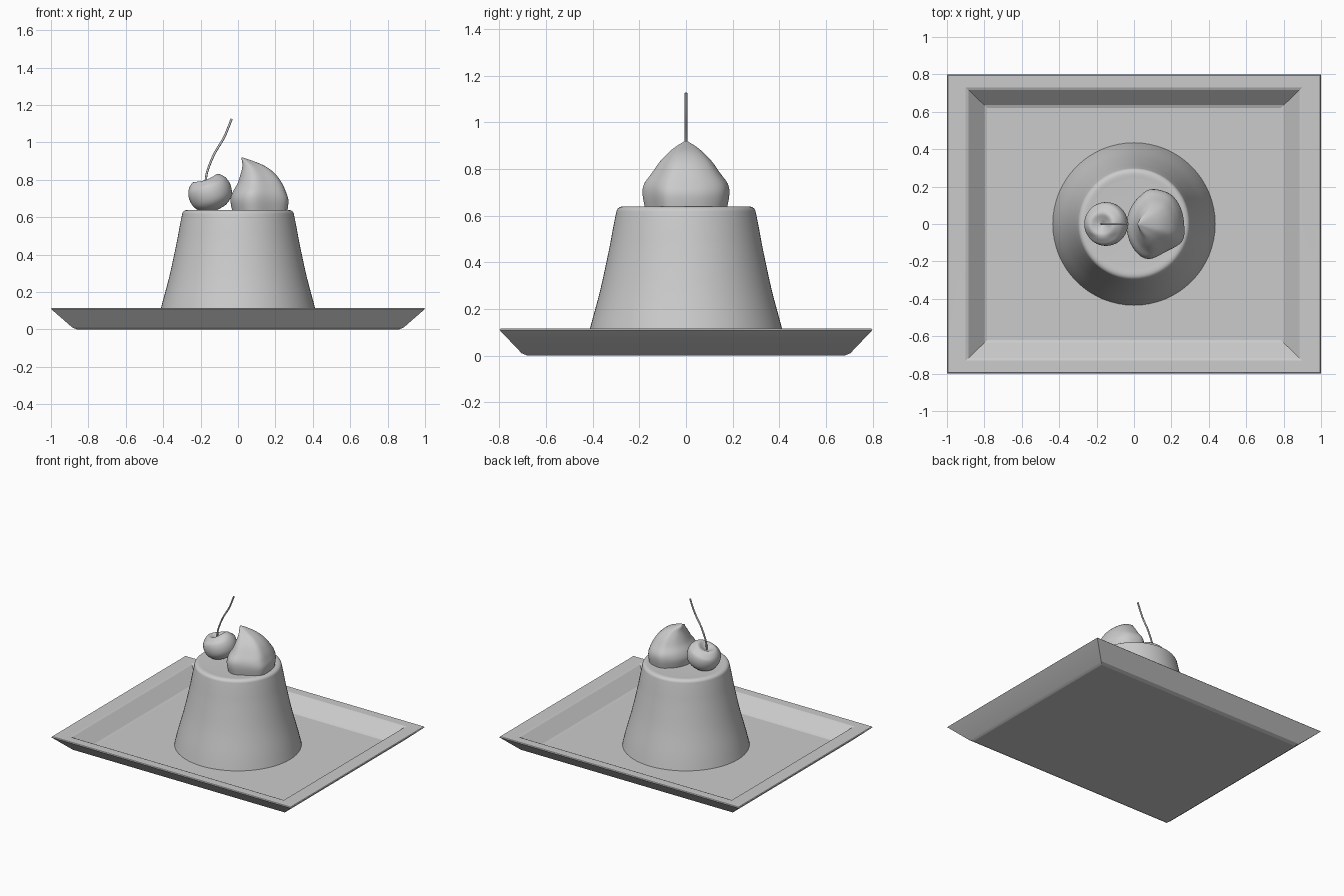
import bpy, math
from mathutils import Vector

if "Cube" in bpy.data.objects:
    bpy.data.objects.remove(bpy.data.objects["Cube"])


def spline(pts, n, closed=False):
    """Catmull-Rom curve through the points, n steps per span."""
    pts = [Vector(p) for p in pts]
    m = len(pts)
    get = (lambda i: pts[i % m]) if closed else (lambda i: pts[min(max(i, 0), m - 1)])
    out = []
    for i in range(m if closed else m - 1):
        a, b, c, d = (get(i + k) for k in (-1, 0, 1, 2))
        for j in range(n):
            t = j / n
            out.append(0.5 * (2 * b + (c - a) * t + (2 * a - 5 * b + 4 * c - d) * t ** 2
                              + (3 * b - a - 3 * c + d) * t ** 3))
    return out if closed else out + [pts[-1]]


def loft(name, rings, angle):
    """Skin equal-sized rings listed bottom to top and cap both ends."""
    n = len(rings[0])
    verts = [v for r in rings for v in r]
    faces = [tuple(range(n))[::-1], tuple(range(len(verts) - n, len(verts)))]
    for k in range(len(rings) - 1):
        for i in range(n):
            a, b = k * n + i, k * n + (i + 1) % n
            faces.append((a, b, b + n, a + n))
    mesh = bpy.data.meshes.new(name)
    mesh.from_pydata(verts, [], faces)
    ob = bpy.data.objects.new(name, mesh)
    bpy.context.collection.objects.link(ob)
    bpy.ops.object.select_all(action='DESELECT')
    ob.select_set(True)
    bpy.context.view_layer.objects.active = ob
    bpy.ops.object.shade_smooth_by_angle(angle=math.radians(angle))
    return ob


def circle(r, z, n=64):
    return [(r * math.cos(2 * math.pi * i / n), r * math.sin(2 * math.pi * i / n), z)
            for i in range(n)]


# Rectangular plate: underside, sloped outside, flat rim, sunken floor
sections = [(0.86, 0.68, 0), (0.885, 0.705, 0.01), (1, 0.8, 0.11), (0.995, 0.795, 0.115),
            (0.9, 0.73, 0.114), (0.885, 0.717, 0.108), (0.80, 0.635, 0.026), (0.785, 0.62, 0.02)]
loft("plate", [[(-x, -y, z), (x, -y, z), (x, y, z), (-x, y, z)] for x, y, z in sections], 20)

# Pudding with a flared foot and rounded top edge
side = spline([(0.435, 0.018), (0.412, 0.115), (0.368, 0.28), (0.331, 0.45), (0.314, 0.54),
               (0.301, 0.605), (0.294, 0.628), (0.275, 0.639), (0.24, 0.638)], 4)
loft("pudding", [circle(r, z) for r, z in side] + [circle(0.002, 0.637)], 40)

# Whipped cream dollop: lobed outline, tip leaning towards the cherry
outline = spline([(1, 0), (0.86, 0.5), (0.5, 0.87), (-0.12, 1), (-0.5, 0.83), (-0.83, 0.5),
                  (-1, 0.03), (-0.9, -0.48), (-0.58, -0.88), (-0.18, -1), (0.36, -0.8),
                  (0.93, -0.5)], 5, closed=True)
levels = spline([(0.63, -0.03, 0.262, 0.175), (0.69, -0.04, 0.268, 0.186),
                 (0.735, -0.028, 0.255, 0.18), (0.78, -0.003, 0.235, 0.148),
                 (0.83, 0.014, 0.2, 0.113), (0.87, 0.023, 0.15, 0.075),
                 (0.897, 0.022, 0.09, 0.042), (0.92, 0.017, 0.024, 0.004)], 4)
rings = [[((a + b) / 2 + (b - a) / 2 * p.x, ry * p.y, z) for p in outline]
         for z, a, b, ry in (tuple(v) for v in levels)]
loft("whipped_cream", rings, 60)

# Cherry with a dimple and a shallow cleft, tilted to the left
prof = spline([(0.002, -0.096), (0.06, -0.084), (0.104, -0.047), (0.117, 0.008), (0.102, 0.058),
               (0.066, 0.086), (0.028, 0.066), (0.002, 0.05)], 5)
cherry = loft("cherry", [circle(r, z, 48) for r, z in prof], 60)
for v in cherry.data.vertices:
    if v.co.z > 0.04:
        v.co.z -= 0.012 * min(1, (v.co.y / 0.066) ** 2) * min(1, (v.co.z - 0.04) / 0.03)
cherry.location = (-0.148, 0, 0.728)
cherry.rotation_euler = (0, math.radians(-19), 0)

# Curved cherry stem
path = spline([(-0.172, 0, 0.765), (-0.172, 0, 0.80), (-0.162, 0, 0.853), (-0.126, 0, 0.94),
               (-0.073, 0, 1.03), (-0.034, 0, 1.126)], 5)
curve = bpy.data.curves.new("cherry_stem", 'CURVE')
curve.dimensions = '3D'
curve.bevel_depth = 0.006
curve.bevel_resolution = 2
curve.use_fill_caps = True
sp = curve.splines.new('POLY')
sp.points.add(len(path) - 1)
for p, co in zip(sp.points, path):
    p.co = (*co, 1)
bpy.context.collection.objects.link(bpy.data.objects.new("cherry_stem", curve))
